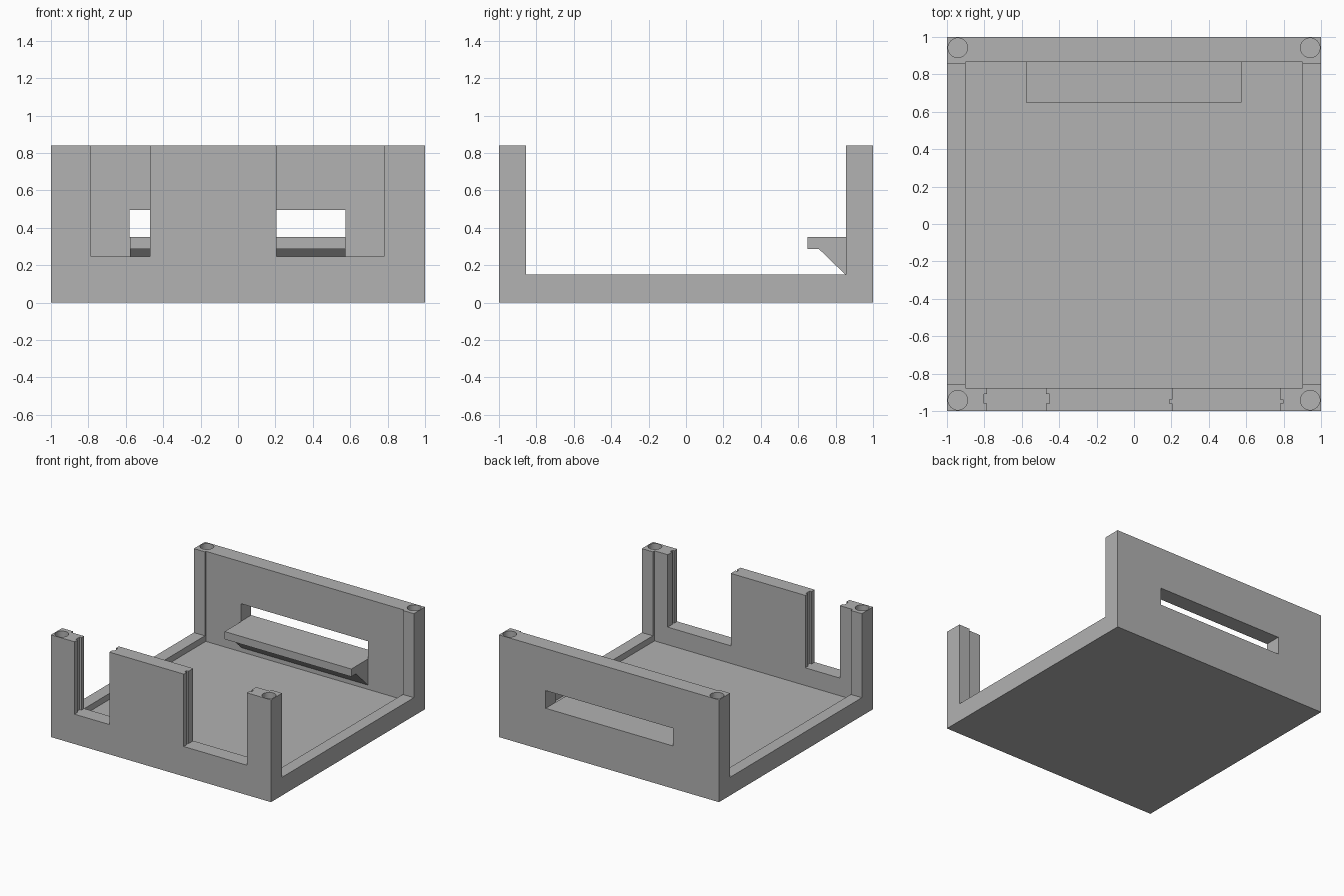
import bpy, bmesh

if "Cube" in bpy.data.objects:
    bpy.data.objects.remove(bpy.data.objects["Cube"], do_unlink=True)

HEIGHT, RIM, FLOOR = 0.84, 0.15, 0.1
SILL = 0.245

grey = bpy.data.materials.new("plain_grey")
grey.use_nodes = True
colour = (0.445, 0.445, 0.445, 1)
grey.diffuse_color = colour
grey.node_tree.nodes["Principled BSDF"].inputs["Base Color"].default_value = colour


def make_object(name, bm):
    bmesh.ops.recalc_face_normals(bm, faces=bm.faces)
    mesh = bpy.data.meshes.new(name)
    bm.to_mesh(mesh)
    bm.free()
    mesh.materials.append(grey)
    obj = bpy.data.objects.new(name, mesh)
    bpy.context.collection.objects.link(obj)
    return obj


def box(name, x, y, z):
    bm = bmesh.new()
    bmesh.ops.create_cube(bm, size=1)
    for v in bm.verts:
        v.co = [r[0] if c < 0 else r[1] for c, r in zip(v.co, (x, y, z))]
    return make_object(name, bm)


def prism(name, profile, x0, x1):
    """Extrude a y-z profile along x."""
    bm = bmesh.new()
    face = bm.faces.new([bm.verts.new((x0, y, z)) for y, z in profile])
    moved = bmesh.ops.extrude_face_region(bm, geom=[face])["geom"]
    verts = [g for g in moved if isinstance(g, bmesh.types.BMVert)]
    bmesh.ops.translate(bm, vec=(x1 - x0, 0, 0), verts=verts)
    return make_object(name, bm)


def cut(target, cutter):
    cutter.hide_render = True
    mod = target.modifiers.new("cut", "BOOLEAN")
    mod.operation, mod.solver, mod.object = "DIFFERENCE", "EXACT", cutter
    bpy.context.view_layer.objects.active = target
    bpy.ops.object.modifier_apply(modifier=mod.name)
    bpy.data.objects.remove(cutter, do_unlink=True)


# Tray body: hollow box with low open sides
tray = box("tray_body", (-1, 1), (-1, 1), (0, HEIGHT))
cut(tray, box("inside_cutter", (-0.9, 0.9), (-0.877, 0.867), (FLOOR, 1)))
cut(tray, box("side_cutter", (-1.1, 1.1), (-0.855, 0.855), (RIM, 1)))

# Front openings with guide grooves in both jambs
for x0, x1, groove in ((-0.785, -0.47, (-0.96, -0.91)),
                       (0.207, 0.78, (-0.96, -0.937))):
    cut(tray, box("opening_cutter", (x0, x1), (-1.1, -0.8), (SILL, 1)))
    cut(tray, box("groove_cutter", (x0 - 0.017, x1 + 0.017), groove, (SILL, 1)))

# Slot through the back wall
cut(tray, box("slot_cutter", (-0.58, 0.575), (0.8, 1.1), (0.35, 0.495)))

# Screw holes in the corner tops
for sx in (-1, 1):
    for sy in (-1, 1):
        bm = bmesh.new()
        bmesh.ops.create_cone(bm, cap_ends=True, segments=32,
                              radius1=0.052, radius2=0.052, depth=0.5)
        bmesh.ops.translate(bm, vec=(sx * 0.942, sy * 0.942, HEIGHT), verts=bm.verts)
        cut(tray, make_object("hole_cutter", bm))

# Shelf below the slot, with a sloping support
prism("back_shelf", [(0.65, 0.35), (0.867, 0.35), (0.867, 0.135),
                     (0.71, 0.287), (0.65, 0.287)], -0.577, 0.575)

# Smooth only the round holes
bpy.ops.object.select_all(action="DESELECT")
tray.select_set(True)
bpy.context.view_layer.objects.active = tray
bpy.ops.object.shade_smooth_by_angle()
